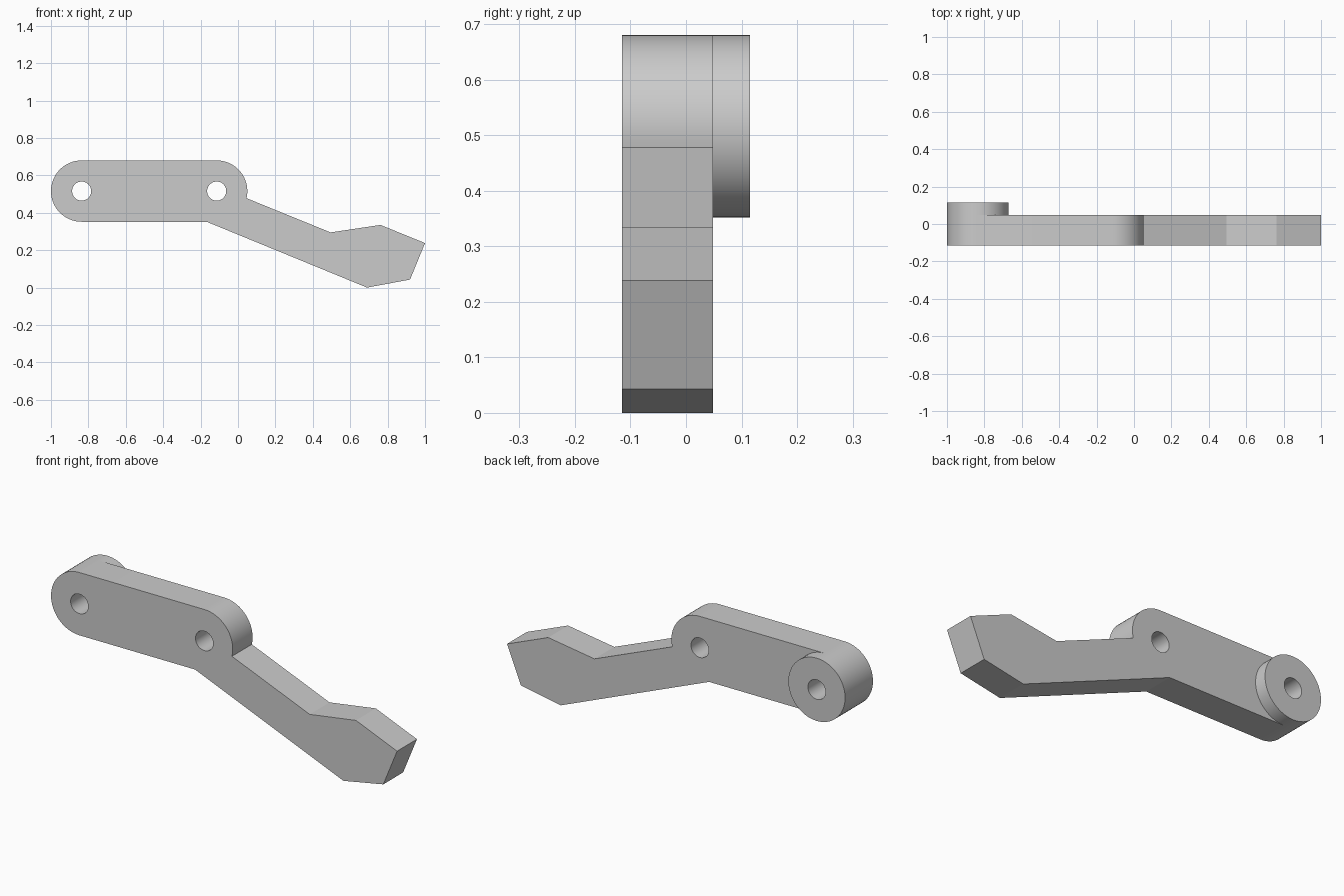
import bpy, bmesh
from math import cos, sin, radians

if "Cube" in bpy.data.objects:
    bpy.data.objects.remove(bpy.data.objects["Cube"], do_unlink=True)

grey = bpy.data.materials.new("plain_grey")
grey.use_nodes = True
colour = (0.6, 0.6, 0.6, 1)
grey.diffuse_color = colour
grey.node_tree.nodes["Principled BSDF"].inputs["Base Color"].default_value = colour

FRONT, BACK, BOSS_BACK = -0.115, 0.049, 0.115
PIVOT_Z, RADIUS, HOLE = 0.516, 0.164, 0.051
END_X, MID_X = -0.836, -0.114


def arc(x, radius, start, end, steps):
    """Points on an arc about a pivot, in degrees."""
    angles = [radians(start + (end - start) * i / steps) for i in range(steps + 1)]
    return [(x + radius * cos(a), PIVOT_Z + radius * sin(a)) for a in angles]


def circle(x, radius, steps=64):
    return arc(x, radius, 0, 360, steps)[:-1]


def extrude(name, profile, y0, y1):
    """Solid made by pushing an x-z profile along y."""
    bm = bmesh.new()
    face = bm.faces.new([bm.verts.new((x, y0, z)) for x, z in profile])
    side = bmesh.ops.extrude_face_region(bm, geom=[face])["geom"]
    moved = [v for v in side if isinstance(v, bmesh.types.BMVert)]
    bmesh.ops.translate(bm, vec=(0, y1 - y0, 0), verts=moved)
    bmesh.ops.recalc_face_normals(bm, faces=bm.faces)
    mesh = bpy.data.meshes.new(name)
    bm.to_mesh(mesh)
    bm.free()
    mesh.materials.append(grey)
    obj = bpy.data.objects.new(name, mesh)
    bpy.context.collection.objects.link(obj)
    return obj


def finish(obj, cutters):
    """Bore the holes, then smooth the round walls."""
    bpy.ops.object.select_all(action="DESELECT")
    obj.select_set(True)
    bpy.context.view_layer.objects.active = obj
    for cutter in cutters:
        mod = obj.modifiers.new("bore", "BOOLEAN")
        mod.operation, mod.solver, mod.object = "DIFFERENCE", "EXACT", cutter
        bpy.ops.object.modifier_apply(modifier=mod.name)
    bpy.ops.object.shade_smooth_by_angle(angle=radians(20))


# Lever plate: rounded bar, sloping arm and angular tip
outline = arc(END_X, RADIUS, 270, 90, 32)
outline += arc(MID_X, RADIUS, 90, -13.4, 20)
outline += [(0.495, 0.295), (0.762, 0.335), (1.0, 0.238),
            (0.92, 0.043), (0.69, 0.0), (-0.168, PIVOT_Z - RADIUS)]
plate = extrude("lever_plate", outline, FRONT, BACK)

# Round boss behind the end pivot
boss = extrude("pivot_boss", circle(END_X, RADIUS), BACK, BOSS_BACK)

# Pivot holes
cutters = [extrude("hole_cutter", circle(x, HOLE, 48), -0.3, 0.3) for x in (END_X, MID_X)]
finish(plate, cutters)
finish(boss, cutters[:1])
for cutter in cutters:
    bpy.data.objects.remove(cutter, do_unlink=True)
